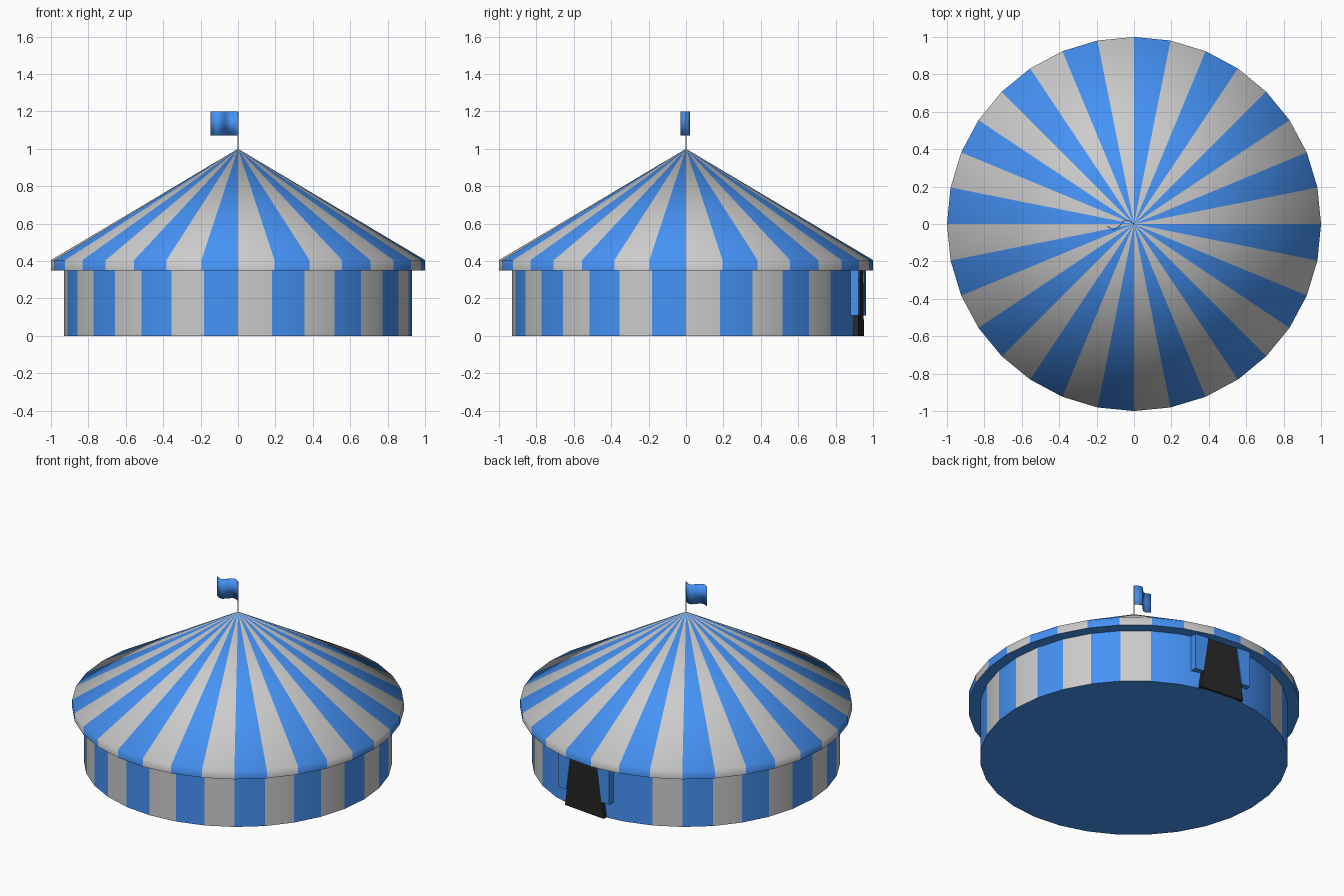
import bpy, bmesh
from math import sin, cos, pi, radians

if "Cube" in bpy.data.objects:
    bpy.data.objects.remove(bpy.data.objects["Cube"])

N = 32                      # sides of the tent
DOOR = radians(-5.625)      # door turned to the middle of one back panel


def material(name, colour):
    m = bpy.data.materials.new(name)
    m.diffuse_color = colour
    m.use_nodes = True
    m.node_tree.nodes["Principled BSDF"].inputs["Base Color"].default_value = m.diffuse_color
    return m


GREY = material("grey_canvas", (0.8, 0.8, 0.8, 1))
BLUE = material("blue_canvas", (0.06, 0.29, 0.92, 1))
BLACK = material("dark_opening", (0.02, 0.02, 0.02, 1))


def finish(name, bm, mats, smooth=None):
    bmesh.ops.recalc_face_normals(bm, faces=bm.faces)
    me = bpy.data.meshes.new(name)
    bm.to_mesh(me)
    bm.free()
    ob = bpy.data.objects.new(name, me)
    bpy.context.collection.objects.link(ob)
    for m in mats:
        me.materials.append(m)
    if smooth:
        bpy.ops.object.select_all(action='DESELECT')
        ob.select_set(True)
        bpy.context.view_layer.objects.active = ob
        bpy.ops.object.shade_smooth_by_angle(angle=radians(smooth))
    return ob


def striped(name, profile, is_blue, apex=None):
    """Lathe a (radius, z) profile into panels of two colours, with a blue base."""
    bm = bmesh.new()
    rings = [[bm.verts.new((r * cos(2 * pi * i / N), r * sin(2 * pi * i / N), z))
              for i in range(N)] for r, z in profile]
    bm.faces.new(rings[0]).material_index = 1
    top = bm.verts.new((0, 0, apex)) if apex else None
    for i in range(N):
        j = (i + 1) % N
        faces = [bm.faces.new((a[i], a[j], b[j], b[i])) for a, b in zip(rings, rings[1:])]
        if top:
            faces.append(bm.faces.new((rings[-1][i], rings[-1][j], top)))
        for f in faces:
            f.material_index = int(is_blue(i))
    return finish(name, bm, [GREY, BLUE], 65)


def prism(name, points, y0, y1, mat):
    """Extrude an x-z outline outwards at the door."""
    bm = bmesh.new()
    f = bm.faces.new([bm.verts.new((x, y0, z)) for x, z in points])
    ext = bmesh.ops.extrude_face_region(bm, geom=[f])["geom"]
    bmesh.ops.translate(bm, vec=(0, y1 - y0, 0),
                        verts=[v for v in ext if isinstance(v, bmesh.types.BMVert)])
    ob = finish(name, bm, [mat])
    ob.rotation_euler.z = DOOR
    return ob


# Striped wall, all blue around the door, and striped roof with a short skirt
striped("tent_wall", [(0.93, 0), (0.93, 0.35)], lambda i: i % 2 or i in (6, 8))
striped("tent_roof", [(1, 0.35), (1, 0.405)], lambda i: i % 2, apex=1.0)

# Dark doorway with a tied-back flap on each side
prism("doorway", [(-0.154, 0), (0.154, 0), (0.105, 0.349), (-0.105, 0.349)], 0.90, 0.941, BLACK)
for side, name in ((1, "door_flap_right"), (-1, "door_flap_left")):
    prism(name, [(side * x, z) for x, z in
                 ((0.2, 0.11), (0.139, 0.11), (0.105, 0.349), (0.2, 0.349))], 0.89, 0.947, BLUE)

# Flag pole
bm = bmesh.new()
bmesh.ops.create_cone(bm, cap_ends=True, segments=8, radius1=0.004, radius2=0.004, depth=0.22)
bmesh.ops.translate(bm, vec=(0, 0, 1.09), verts=bm.verts)
finish("flag_pole", bm, [], 50)

# Waving flag
bm = bmesh.new()
wave = [(0, 0), (-0.02, 0.014), (-0.04, 0.021), (-0.055, 0.016), (-0.075, -0.007),
        (-0.095, -0.026), (-0.115, -0.028), (-0.145, -0.012)]
cols = [[bm.verts.new((x, y, z)) for z in (1.07, 1.2)] for x, y in wave]
for a, b in zip(cols, cols[1:]):
    bm.faces.new((a[0], b[0], b[1], a[1]))
flag = finish("flag", bm, [BLUE], 60)
solid = flag.modifiers.new("thickness", 'SOLIDIFY')
solid.thickness = 0.003
solid.offset = 0
